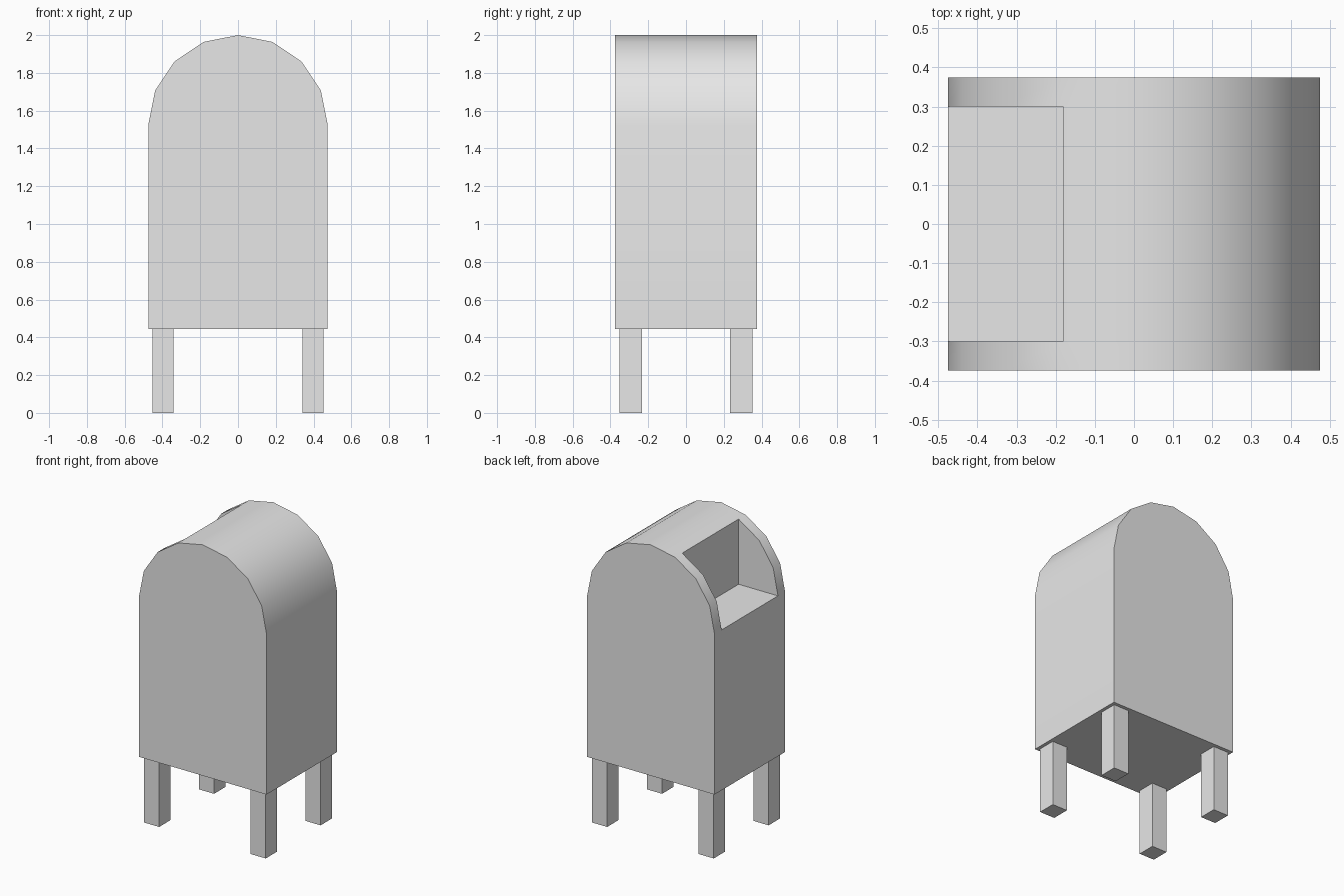
import bpy, bmesh
from math import sin, cos, pi, radians

cube = bpy.data.objects.get("Cube")
if cube:
    bpy.data.objects.remove(cube, do_unlink=True)

# Single grey paint
grey = bpy.data.materials.new("plain grey")
grey.use_nodes = True
colour = (0.8, 0.8, 0.8, 1)
grey.diffuse_color = colour
grey.node_tree.nodes["Principled BSDF"].inputs["Base Color"].default_value = colour

R, SPRING, BASE, DEPTH = 0.475, 1.525, 0.445, 0.375   # arch radius, arch start, underside, half depth
STEPS, CUT, HATCH = 8, 3, 0.3                         # roof segments, segments cut away, hatch half width


def add_object(name, bm):
    bmesh.ops.recalc_face_normals(bm, faces=bm.faces)
    mesh = bpy.data.meshes.new(name)
    bm.to_mesh(mesh)
    bm.free()
    mesh.materials.append(grey)
    obj = bpy.data.objects.new(name, mesh)
    bpy.context.collection.objects.link(obj)
    return obj


# Arched body: extruded profile, running from the -x side over the top
arch = [(-R * cos(pi * i / STEPS), SPRING + R * sin(pi * i / STEPS)) for i in range(STEPS + 1)]
profile = [(-R, BASE)] + arch + [(R, BASE)]
bm = bmesh.new()
face = bm.faces.new([bm.verts.new((x, -DEPTH, z)) for x, z in profile])
extruded = bmesh.ops.extrude_face_region(bm, geom=[face])["geom"]
bmesh.ops.translate(bm, vec=(0, 2 * DEPTH, 0),
                    verts=[v for v in extruded if isinstance(v, bmesh.types.BMVert)])

# Hatch opening: slice the roof and take out the segments on the -x side
for y in (-HATCH, HATCH):
    geom = bm.verts[:] + bm.edges[:] + bm.faces[:]
    bmesh.ops.bisect_plane(bm, geom=geom, plane_co=(0, y, 0), plane_no=(0, 1, 0))
wall_x = arch[CUT][0]
opening = []
for f in bm.faces:
    c = f.calc_center_median()
    if c.x < wall_x and c.z > SPRING and abs(c.y) < HATCH:
        opening.append(f)
bmesh.ops.delete(bm, geom=opening, context='FACES')

# Hatch lining: two cheeks, a back wall and a floor
rims, corners = [], []
for y in (-HATCH, HATCH):
    rim = [v for v in bm.verts if abs(v.co.y - y) < 1e-4
           and v.co.z > SPRING - 1e-4 and v.co.x < wall_x + 1e-4]
    rim.sort(key=lambda v: v.co.z)
    corner = bm.verts.new((wall_x, y, SPRING))
    bm.faces.new(rim + [corner])
    rims.append(rim)
    corners.append(corner)
for end in (0, -1):
    bm.faces.new((rims[0][end], rims[1][end], corners[1], corners[0]))

body = add_object("mailbox_body", bm)
bpy.ops.object.select_all(action='DESELECT')
body.select_set(True)
bpy.context.view_layer.objects.active = body
bpy.ops.object.shade_smooth_by_angle(angle=radians(30))

# Four square legs
for side, sx in (("left", 1), ("right", -1)):
    for end, sy in (("front", -1), ("back", 1)):
        bm = bmesh.new()
        bmesh.ops.create_cube(bm, size=1)
        bmesh.ops.scale(bm, vec=(0.112, 0.12, BASE), verts=bm.verts)
        bmesh.ops.translate(bm, vec=(sx * 0.397, sy * 0.292, BASE / 2), verts=bm.verts)
        add_object(f"{end}_{side}_leg", bm)
